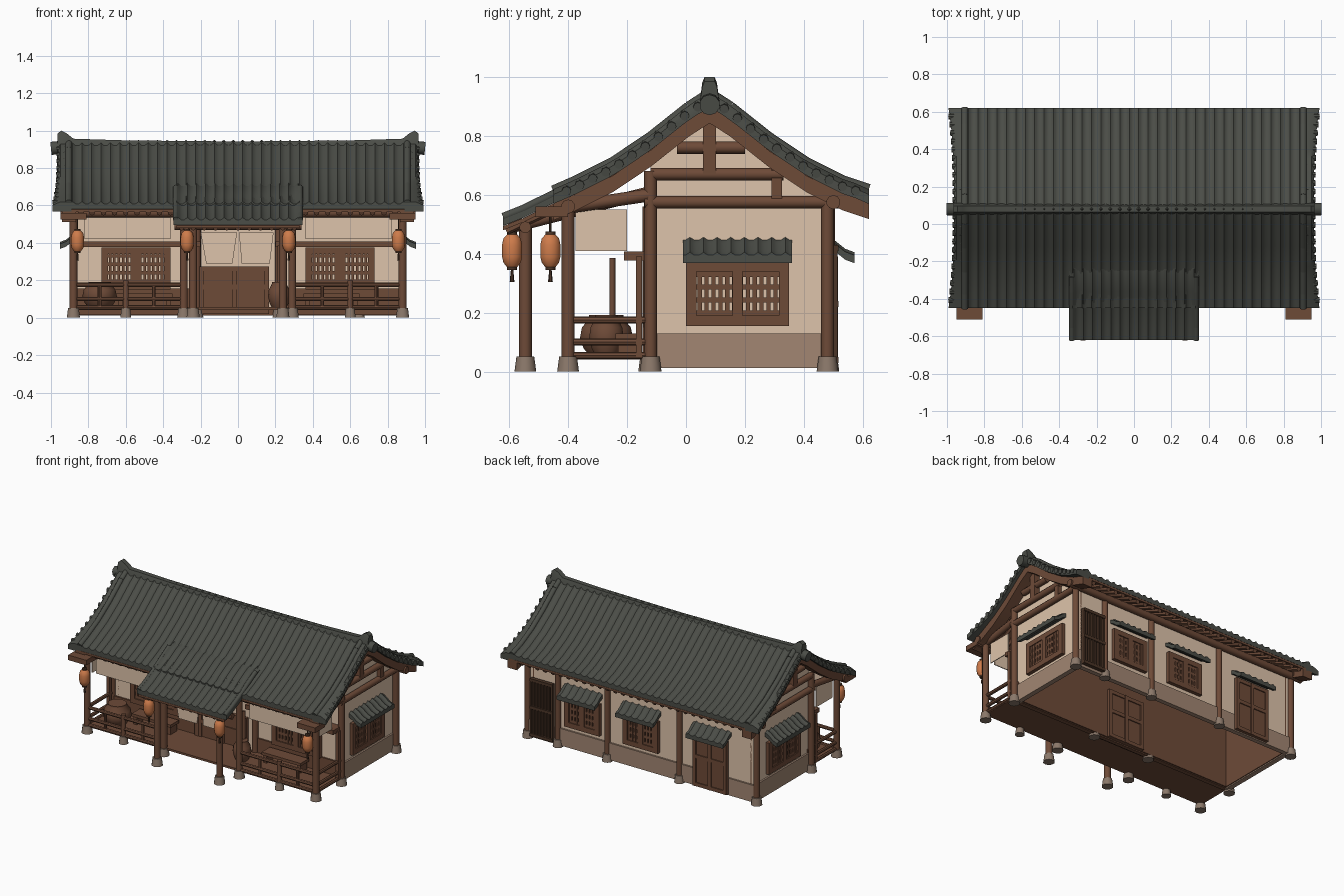
import bpy, bmesh, math
from mathutils import Matrix, Vector

if "Cube" in bpy.data.objects:
    bpy.data.objects.remove(bpy.data.objects["Cube"])

def material(name, r, g, b):
    m = bpy.data.materials.new(name)
    m.diffuse_color = (r, g, b, 1)
    m.use_nodes = True
    m.node_tree.nodes["Principled BSDF"].inputs["Base Color"].default_value = m.diffuse_color
    return m

TILE = material("roof tile grey", .07, .074, .063)
WOOD = material("brown wood", .155, .069, .039)
DARK = material("dark wood", .07, .035, .02)
CREAM = material("cream plaster", .73, .55, .405)
SKIRT = material("tan plinth", .36, .24, .17)
STONE = material("stone", .26, .19, .145)
LAMP = material("orange paper", .62, .2, .07)

def done(bm, name, mat):
    bmesh.ops.recalc_face_normals(bm, faces=bm.faces[:])
    me = bpy.data.meshes.new(name)
    bm.to_mesh(me)
    bm.free()
    ob = bpy.data.objects.new(name, me)
    bpy.context.collection.objects.link(ob)
    me.materials.append(mat)
    bpy.ops.object.select_all(action='DESELECT')
    ob.select_set(True)
    bpy.context.view_layer.objects.active = ob
    bpy.ops.object.shade_smooth_by_angle(angle=math.radians(40))

I = Matrix.Identity(4)

def box(bm, x0, x1, y0, y1, z0, z1, M=I):
    c = Matrix.Translation(((x0 + x1) / 2, (y0 + y1) / 2, (z0 + z1) / 2))
    bmesh.ops.create_cube(bm, size=1, matrix=M @ c @ Matrix.Diagonal((abs(x1 - x0), y1 - y0, z1 - z0, 1)))

def tube(bm, p, q, r, r2=None, n=10):
    p, q = Vector(p), Vector(q)
    d = q - p
    M = Matrix.Translation((p + q) / 2) @ d.to_track_quat('Z', 'Y').to_matrix().to_4x4()
    bmesh.ops.create_cone(bm, cap_ends=True, segments=n, radius1=r, radius2=r if r2 is None else r2,
                          depth=d.length, matrix=M)

def loft(bm, rings, M=I):
    vs = [[bm.verts.new(M @ Vector(p)) for p in ring] for ring in rings]
    n = len(vs[0])
    for a, b in zip(vs, vs[1:]):
        for j in range(n):
            bm.faces.new((a[j], a[(j + 1) % n], b[(j + 1) % n], b[j]))
    bm.faces.new(vs[0])
    bm.faces.new(vs[-1])

def turned(bm, x, y, prof, n=14, k=1):
    loft(bm, [[(x + k * r * math.cos(2 * math.pi * i / n), y + k * r * math.sin(2 * math.pi * i / n), z)
               for i in range(n)] for r, z in prof])

def tiles(bm, prof, x0, x1, count, amp, thick, M=I):
    # slab following a y-z profile, with half-round tile rows on top
    rings, steps = [], count * 6
    for i in range(steps + 1):
        x = x0 + (x1 - x0) * i / steps
        up = amp * max(0, -math.cos(2 * math.pi * i / 6)) + amp * .3
        rings.append([(x, y, z + up) for y, z in prof] + [(x, y, z - thick) for y, z in reversed(prof)])
    loft(bm, rings, M)

def strip(bm, prof, x0, x1, top, bottom):
    loft(bm, [[(x, y, z + top) for y, z in prof] + [(x, y, z + bottom) for y, z in reversed(prof)]
              for x in (x0, x1)])

# roof profile, symmetric about the ridge at y = .08
HALF = [(.53, .605), (.45, .64), (.33, .7), (.2, .787), (.07, .89), (0, .935)]
ROOF = [(.08 - d, z) for d, z in HALF] + [(.08 + d, z) for d, z in HALF[-2::-1]]
ROOF[-1] = (.62, .61)
PORCH = [(-.62, .52), (-.55, .548), (-.45, .597), (-.36, .65), (-.28, .694), (-.22, .708)]

def roof_z(y):
    for (a, za), (b, zb) in zip(ROOF, ROOF[1:]):
        if a <= y <= b:
            return za + (zb - za) * (y - a) / (b - a)
    return ROOF[0][1]

# tiled roofs
bm = bmesh.new()
tiles(bm, ROOF, -.91, .91, 36, .012, .025)
done(bm, "main_roof", TILE)
bm = bmesh.new()
tiles(bm, PORCH, -.345, .345, 14, .012, .025)
for s in (-1, 1):
    for (a, za), (b, zb) in list(zip(PORCH, PORCH[1:]))[:4]:
        tube(bm, (s * .332, a, za + .004), (s * .332, b, zb + .004), .015)
done(bm, "porch_roof", TILE)

# verges, curved in plan, with faint sideways tiles
bm = bmesh.new()
for s in (-1, 1):
    rings = []
    for k in range(25):
        y = -.45 + k * 1.07 / 24
        z, out = roof_z(y), .962 + .03 * (abs(y - .085) / .535) ** 3
        rings.append([(s * .89, y, z + .014), (s * .95, y, z + .014), (s * out, y, z - .004),
                      (s * out, y, z - .036), (s * .89, y, z - .036)])
        if 0 < k < 24:
            tube(bm, (s * .9, y, z), (s * (out + .006), y, z - .012), .016, n=8)
    loft(bm, rings)
    for (a, za), (b, zb) in zip(ROOF, ROOF[1:]):
        tube(bm, (s * .905, a, za + .008), (s * .905, b, zb + .008), .019)
done(bm, "roof_verges", TILE)

# ridge with raised ends
bm = bmesh.new()
rings = []
for x, z in [(-.965, .985), (-.945, 1), (-.915, .985), (-.88, .957), (-.6, .948), (0, .942),
             (.6, .948), (.88, .957), (.915, .985), (.945, 1), (.965, .985)]:
    rings.append([(x, .045, .9), (x, .055, z - .02), (x, .063, z), (x, .097, z), (x, .105, z - .02), (x, .115, .9)])
loft(bm, rings)
for s in (-1, 1):
    tube(bm, (s * .9, .08, .915), (s * 1, .08, .905), .035)
done(bm, "ridge", TILE)

# roof boards, rafters and bargeboards
bm = bmesh.new()
strip(bm, ROOF, -.93, .93, -.026, -.04)
strip(bm, PORCH, -.33, .33, -.026, -.04)
for s in (-1, 1):
    strip(bm, ROOF, s * .865, s * .94, -.036, -.092)
for k in range(31):
    x = -.9 + k * .06
    tube(bm, (x, .42, roof_z(.42) - .05), (x, .61, roof_z(.61) - .05), .015, n=6)
    tube(bm, (x, -.14, roof_z(-.14) - .05), (x, -.44, roof_z(-.44) - .05), .015, n=6)
    if abs(x) < .32:
        tube(bm, (x, -.4, .575), (x, -.61, .478), .014, n=6)
done(bm, "rafters", WOOD)

# hollow walls, wooden lining and plinth
SECT = [(-.12, .02), (-.12, .72), (.08, .88), (.28, .72), (.48, .62), (.48, .02)]
bw, bl, bp = bmesh.new(), bmesh.new(), bmesh.new()
for s in (-1, 1):
    loft(bw, [[(x, y, z) for y, z in SECT] for x in (s * .84, s * .86)])
    loft(bl, [[(x, y, z) for y, z in SECT] for x in (s * .832, s * .841)])
    box(bp, s * .838, s * .872, -.11, .492, .012, .13)
for y0, y1, h in [(-.12, -.1, .72), (.46, .48, .62)]:
    box(bw, -.85, .85, y0, y1, .02, h)
box(bl, -.84, .84, -.101, -.092, .02, .72)
box(bl, -.84, .84, .452, .461, .02, .62)
box(bp, -.86, .86, .46, .492, .012, .13)
done(bw, "plaster_walls", CREAM)
done(bl, "wall_lining", WOOD)
done(bp, "wall_plinth", SKIRT)

# veranda floor and front wainscot
bm = bmesh.new()
box(bm, -.88, .88, -.405, -.1, .042, .056)
for s in (-1, 1):
    box(bm, s * .2, s * .87, -.132, -.1, .015, .155)
box(bm, -.2, .2, -.128, -.1, .012, .045)
done(bm, "floor_and_wainscot", WOOD)

# posts and stone bases
posts = [(s * x, y, h, .022) for s in (-1, 1) for x, y, h in
         [(.88, -.12, .68), (.88, -.4, .58), (.88, .48, .6), (.29, -.4, .58), (.24, -.545, .5), (.22, -.125, .56)]]
posts += [(x, .485, .6, .02) for x in (.645, .265, -.29)]
posts += [(s * .6, -.4, .2, .016) for s in (-1, 1)]
bw, bs = bmesh.new(), bmesh.new()
for x, y, h, r in posts:
    tube(bw, (x, y, .03), (x, y, h), r)
    tube(bs, (x, y, 0), (x, y, .052), r + .015, r + .008)
done(bw, "posts", WOOD)
done(bs, "post_bases", STONE)

# beams and gable framing
bm = bmesh.new()
tube(bm, (-.95, -.4, .56), (.95, -.4, .56), .024)
tube(bm, (-.95, .5, .575), (.95, .5, .575), .024)
tube(bm, (-.34, -.545, .49), (.34, -.545, .49), .02)
box(bm, -.88, .88, -.14, -.115, .54, .58)
for s in (-1, 1):
    x = s * .88
    box(bm, s * .81, s * .95, -.51, -.4, .525, .56)
    tube(bm, (x, -.42, .555), (x, -.12, .6), .022)
    for z, a, b in [(.575, -.14, .53), (.67, -.12, .33), (.76, -.03, .2)]:
        tube(bm, (x, a, z), (x, b, z), .021)
    box(bm, x - .02, x + .02, .058, .102, .67, .88)
    box(bm, x - .015, x + .015, .29, .325, .58, .7)
    tube(bm, (s * .28, -.12, .61), (s * .28, -.6, .488), .02)
    box(bm, s * .2, x, -.21, -.12, .378, .408)
    box(bm, x - .012, x + .012, -.17, -.15, .05, .39)
done(bm, "beams", WOOD)

# windows, doors and small awnings; local -y points outward
def place(x, y, deg):
    return Matrix.Translation((x, y, 0)) @ Matrix.Rotation(math.radians(deg), 4, 'Z')

def window(name, M, w, z0, z1, awning=True):
    bm = bmesh.new()
    h, f = w / 2, .035
    box(bm, -h, h, -.025, 0, z0, z0 + f, M)
    box(bm, -h, h, -.025, 0, z1 - f, z1, M)
    for x in (-h + f / 2, 0, h - f / 2):
        box(bm, x - f / 2, x + f / 2, -.025, 0, z0, z1, M)
    n = int(w / .022)
    for i in range(1, n):
        x = -h + w * i / n
        box(bm, x - .007, x + .007, -.019, 0, z0, z1, M)
    for i in range(1, 5):
        z = z0 + (z1 - z0) * i / 5
        box(bm, -h, h, -.017, 0, z - .009, z + .009, M)
    done(bm, name, WOOD)
    if awning:
        cover(name, M, w)

def cover(name, M, w):
    bm = bmesh.new()
    tiles(bm, [(-.092, .392), (-.06, .404), (-.025, .432), (.004, .445)], -w / 2 - .01, w / 2 + .01,
          max(5, round(w / .045)), .01, .024, M)
    done(bm, name + "_awning", TILE)

def door(name, M, w, z1):
    bm = bmesh.new()
    box(bm, -w / 2, w / 2, -.015, 0, .02, z1, M)
    for a in (-w / 2, -.012, w / 2 - .024):
        box(bm, a, a + .024, -.024, 0, .02, z1, M)
    for z in (.02, z1 * .55, z1 - .025):
        box(bm, -w / 2, w / 2, -.022, 0, z, z + .025, M)
    done(bm, name, WOOD)

for s, side in ((-1, "left"), (1, "right")):
    window(side + "_front_window", place(s * .545, -.12, 0), .37, .15, .375, False)
    window(side + "_side_window", place(s * .86, .175, s * 90), .35, .155, .375)
window("back_window_a", place(.45, .48, 180), .27, .16, .38)
window("back_window_b", place(0, .48, 180), .27, .16, .38)
door("back_door", place(-.54, .492, 180), .26, .39)
cover("back_door", place(-.54, .48, 180), .27)
door("front_swing_doors", place(-.02, -.12, 0), .37, .275)
door("inner_door", place(0, -.094, 180), .28, .36)

# barred back door
bm = bmesh.new()
M = place(.755, .492, 180)
box(bm, -.085, .085, -.006, 0, .03, .43, M)
for i in range(8):
    x = -.08 + i * .16 / 7
    box(bm, x - .006, x + .006, -.022, 0, .03, .43, M)
for z in (.03, .22, .41):
    box(bm, -.085, .085, -.026, 0, z, z + .02, M)
done(bm, "barred_door", DARK)

# hanging cloths
bm = bmesh.new()
for s in (-1, 1):
    box(bm, s * .36, s * .82, -.388, -.382, .42, .545)
    box(bm, s * .857, s * .863, -.375, -.2, .41, .55)
for a, b, c, d in [(-.2, -.005, -.17, -.03), (.005, .19, .02, .17)]:
    loft(bm, [[(a, y, .455), (b, y, .455), (d, y, .29), (c, y, .29)] for y in (-.41, -.404)])
done(bm, "hanging_cloths", CREAM)

# veranda railings and benches
bm = bmesh.new()
for s in (-1, 1):
    for z in (.055, .1, .175):
        tube(bm, (s * .3, -.4, z), (s * .88, -.4, z), .012, n=8)
        tube(bm, (s * .88, -.4, z), (s * .88, -.12, z), .012, n=8)
    for x in (.45, .74):
        tube(bm, (s * x, -.4, .05), (s * x, -.4, .175), .01, n=8)
    box(bm, s * .5 - .15, s * .5 + .15, -.24, -.15, .11, .13)
    for x in (-.13, .13):
        box(bm, s * .5 + x - .012, s * .5 + x + .012, -.23, -.16, .05, .11)
done(bm, "railings_and_benches", WOOD)

# jars and a standing pole
bm = bmesh.new()
JAR = [(.06, .055), (.08, .08), (.092, .115), (.085, .15), (.06, .18), (.06, .192), (.045, .192)]
turned(bm, -.74, -.27, JAR)
turned(bm, .22, -.27, JAR, k=.65)
tube(bm, (.22, -.25, .05), (.22, -.25, .385), .01)
done(bm, "jars", WOOD)

# lanterns
bl, bk = bmesh.new(), bmesh.new()
for s in (-1, 1):
    for x, y, top in [(.858, -.46, .54), (.272, -.59, .5)]:
        turned(bl, s * x, y, [(.018, .355), (.03, .37), (.035, .39), (.035, .43), (.03, .452), (.018, .465)])
        tube(bk, (s * x, y, .345), (s * x, y, .357), .017)
        tube(bk, (s * x, y, .463), (s * x, y, .475), .017)
        tube(bk, (s * x, y, .47), (s * x, y, top), .004, n=6)
        tube(bk, (s * x, y, .305), (s * x, y, .347), .008, .004, n=6)
done(bl, "lanterns", LAMP)
done(bk, "lantern_fittings", DARK)
